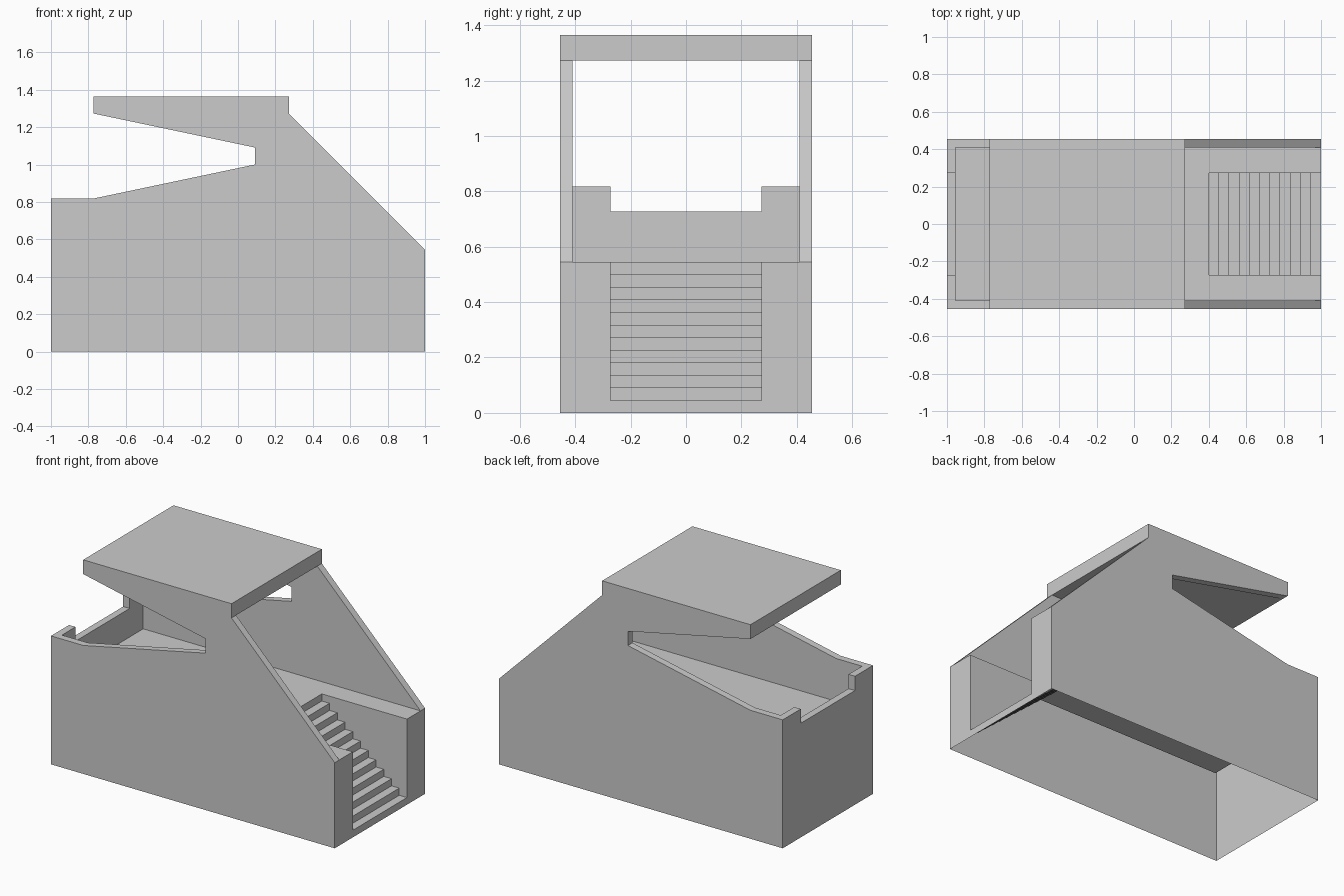
import bpy
import bmesh
from mathutils import Vector

if "Cube" in bpy.data.objects:
    bpy.data.objects.remove(bpy.data.objects["Cube"], do_unlink=True)

U = 1 / 22                      # building module
OUT, INN, GAP = 10, 9, 6        # half widths: outer wall, inner wall, opening
DECK, RAIL, SILL, CEIL, TOP = 12, 18, 16, 28, 30
END, ROOF_A, ROOF_B = 22, -17, 6
STEPS, TREAD = 11, 1.2

stone = bpy.data.materials.new("light_grey")
stone.use_nodes = True
grey = (0.6, 0.6, 0.6, 1)
stone.diffuse_color = grey
stone.node_tree.nodes["Principled BSDF"].inputs["Base Color"].default_value = grey


class Part:
    """Collects flat panels, measured in modules, into one object."""

    def __init__(self):
        self.bm = bmesh.new()

    def panel(self, points, facing):
        face = self.bm.faces.new([self.bm.verts.new(Vector(p) * U) for p in points])
        face.normal_update()
        if face.normal.dot(Vector(facing)) < 0:
            face.normal_flip()

    def strip(self, path, y0, y1, facings):
        """Ribbon along an x-z path, spanning y0 to y1."""
        for (a, b), facing in zip(zip(path, path[1:]), facings):
            self.panel([(a[0], y0, a[1]), (b[0], y0, b[1]),
                        (b[0], y1, b[1]), (a[0], y1, a[1])], facing)

    def finish(self, name):
        bmesh.ops.remove_doubles(self.bm, verts=self.bm.verts, dist=1e-5)
        mesh = bpy.data.meshes.new(name)
        self.bm.to_mesh(mesh)
        self.bm.free()
        mesh.materials.append(stone)
        bpy.context.collection.objects.link(bpy.data.objects.new(name, mesh))


UP, DOWN, RIGHT, LEFT = (0, 0, 1), (0, 0, -1), (1, 0, 0), (-1, 0, 0)

# Side walls with the wedge shaped opening and sloping edge
slope = [(END, DECK), (ROOF_B, CEIL)]
wedge = [(ROOF_A, CEIL), (2, 24), (2, 22), (ROOF_A, RAIL)]
outer = [(-END, 0), (END, 0)] + slope + [(ROOF_B, TOP), (ROOF_A, TOP)] + wedge + [(-END, RAIL)]
inner = slope + wedge + [(-END + 1, RAIL), (-END + 1, DECK)]
for side, name in ((1, "left_wall"), (-1, "right_wall")):
    wall = Part()
    wall.panel([(x, side * OUT, z) for x, z in outer], (0, side, 0))
    wall.panel([(x, side * INN, z) for x, z in inner], (0, -side, 0))
    wall.strip(slope, side * INN, side * OUT, [(1, 0, 1)])
    wall.strip(wedge + [(-END, RAIL)], side * INN, side * OUT, [DOWN, LEFT, UP, UP])
    wall.finish(name)

# Roof slab
roof = Part()
roof.strip([(ROOF_A, CEIL), (ROOF_A, TOP), (ROOF_B, TOP), (ROOF_B, CEIL)],
           -OUT, OUT, [LEFT, UP, RIGHT])
roof.strip([(ROOF_A, CEIL), (ROOF_B, CEIL)], -INN, INN, [DOWN])
roof.finish("roof")

# End wall with a lowered sill in the middle
end_wall = Part()
for x, width, base, facing in ((-END, OUT, 0, LEFT), (-END + 1, INN, DECK, RIGHT)):
    half = [(width, base), (width, RAIL), (GAP, RAIL), (GAP, SILL)]
    loop = half + [(-y, z) for y, z in reversed(half)]
    end_wall.panel([(x, y, z) for y, z in loop], facing)
for s in (1, -1):
    end_wall.strip([(-END, RAIL), (-END + 1, RAIL)], s * GAP, s * INN, [UP])
    end_wall.panel([(-END, s * GAP, SILL), (-END + 1, s * GAP, SILL),
                    (-END + 1, s * GAP, RAIL), (-END, s * GAP, RAIL)], (0, -s, 0))
end_wall.strip([(-END, SILL), (-END + 1, SILL)], -GAP, GAP, [UP])
end_wall.finish("end_wall")

# Deck, cut back around the stairwell
stair_top = END - STEPS * TREAD
half = [(-END + 1, INN), (END, INN), (END, GAP), (stair_top, GAP)]
deck = Part()
deck.panel([(x, y, DECK) for x, y in half + [(x, -y) for x, y in reversed(half)]], UP)
deck.finish("deck")

# Stairs and the stairwell sides
path = [(END, 1)]
for k in range(1, STEPS + 1):
    path += [(END - k * TREAD, k), (END - k * TREAD, k + 1)]
stairs = Part()
stairs.strip(path, -GAP, GAP, [UP, RIGHT] * STEPS)
for s in (1, -1):
    stairs.panel([(x, s * GAP, z) for x, z in path + [(END, DECK)]], (0, -s, 0))
stairs.finish("stairs")

# Entrance wall either side of the stairs
half = [(OUT, 0), (OUT, DECK), (GAP, DECK), (GAP, 1)]
entrance = Part()
entrance.panel([(END, y, z) for y, z in half + [(-y, z) for y, z in reversed(half)]], RIGHT)
entrance.finish("entrance_wall")
